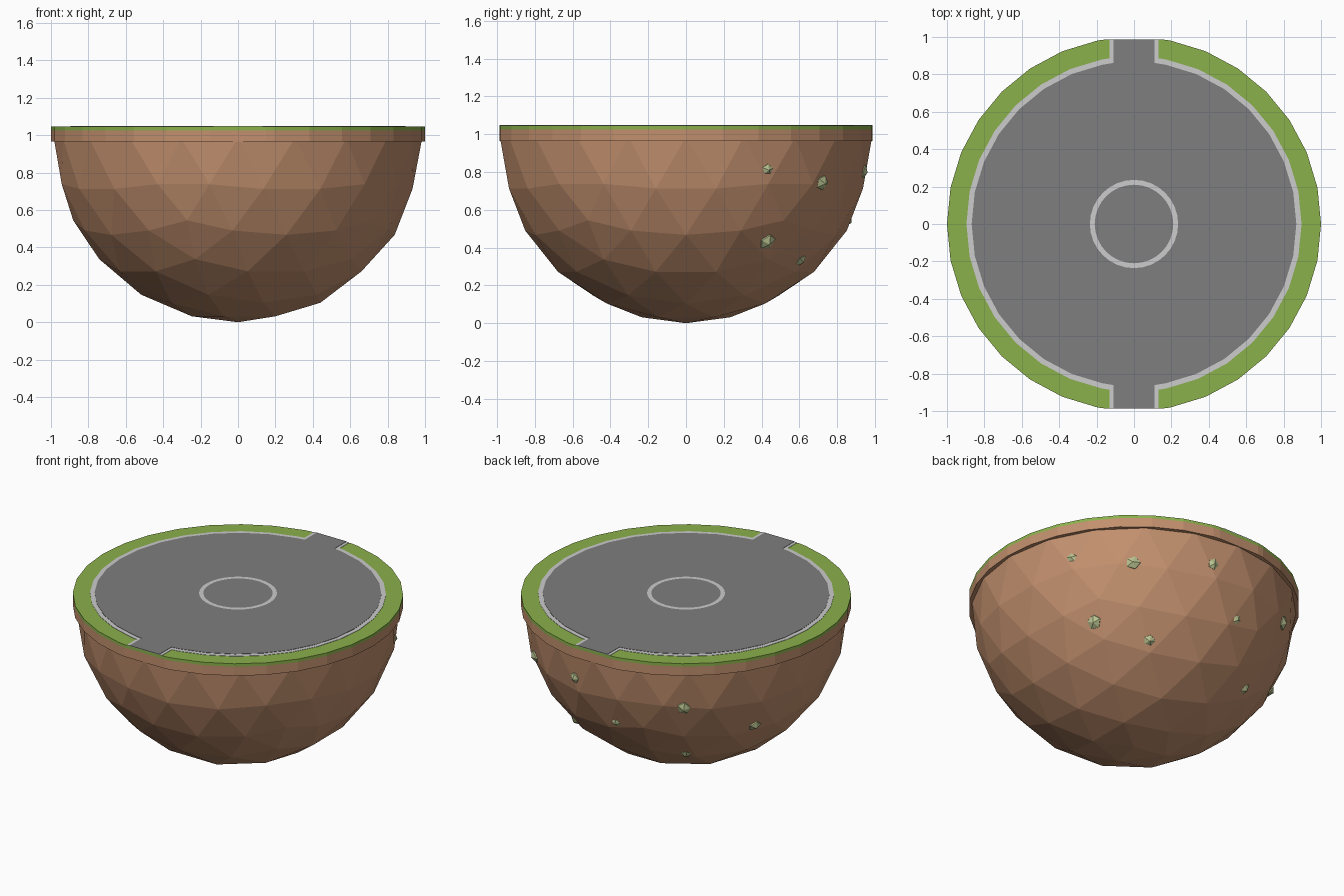
import bpy, bmesh, math
from mathutils import Vector, Matrix

if "Cube" in bpy.data.objects:
    bpy.data.objects.remove(bpy.data.objects["Cube"])


def srgb(r, g, b):
    f = lambda c: c / 12.92 if c <= 0.04045 else ((c + 0.055) / 1.055) ** 2.4
    return (f(r / 255), f(g / 255), f(b / 255), 1)


def material(name, rgb):
    m = bpy.data.materials.new(name)
    m.diffuse_color = srgb(*rgb)
    m.use_nodes = True
    m.node_tree.nodes["Principled BSDF"].inputs["Base Color"].default_value = m.diffuse_color
    return m


EARTH = material("earth brown", (194, 144, 110))
GRASS = material("grass green", (139, 177, 75))
TARMAC = material("tarmac grey", (126, 126, 126))
LINE = material("line light grey", (204, 204, 204))
ROCK = material("rock pale green", (186, 196, 145))


def add_object(name, bm, mat):
    bmesh.ops.recalc_face_normals(bm, faces=bm.faces)
    me = bpy.data.meshes.new(name)
    bm.to_mesh(me)
    bm.free()
    me.materials.append(mat)
    ob = bpy.data.objects.new(name, me)
    bpy.context.collection.objects.link(ob)
    return ob


def outline(r, w, end=0.987, n=32):
    """Disc with a strip of half width w running out to y = +-end."""
    pts = [Vector((r * math.cos(a), r * math.sin(a)))
           for a in (2 * math.pi * i / n for i in range(-n // 4, n // 4 + 1))]
    y = math.sqrt(r * r - w * w)
    right = [Vector((w, -end))]
    if y < end:
        right.append(Vector((w, -y)))
    right += [p for p in pts if p.x > w + 0.005]
    if y < end:
        right.append(Vector((w, y)))
    right.append(Vector((w, end)))
    return right + [Vector((-p.x, p.y)) for p in reversed(right)]


def slab(name, pts, z0, z1, mat):
    bm = bmesh.new()
    f = bm.faces.new([bm.verts.new((p.x, p.y, z0)) for p in pts])
    ext = bmesh.ops.extrude_face_region(bm, geom=[f], use_keep_orig=True)
    vs = [g for g in ext["geom"] if isinstance(g, bmesh.types.BMVert)]
    bmesh.ops.translate(bm, vec=(0, 0, z1 - z0), verts=vs)
    return add_object(name, bm, mat)


# Faceted lower half of the earth ball
R = 0.985
bm = bmesh.new()
bmesh.ops.create_icosphere(bm, subdivisions=3, radius=R,
                           matrix=Matrix.Translation((0, 0, R)))
bmesh.ops.bisect_plane(bm, geom=bm.verts[:] + bm.edges[:] + bm.faces[:],
                       plane_co=(0, 0, R + 0.001), plane_no=(0, 0, 1), clear_outer=True)
add_object("earth_bowl", bm, EARTH)

# Rim: earth lip, grass layer, then road border and road surface
slab("earth_lip", outline(1.0, 0.15), 0.965, 1.026, EARTH)
slab("grass_layer", outline(1.0, 0.15), 1.026, 1.046, GRASS)
slab("border_line", outline(0.896, 0.13), 1.045, 1.048, LINE)
slab("road_surface", outline(0.868, 0.11), 1.047, 1.05, TARMAC)

# Centre circle marking
bm = bmesh.new()
rings = [[bm.verts.new((r * math.cos(a), r * math.sin(a), 1.052))
          for a in (2 * math.pi * i / 32 for i in range(32))] for r in (0.21, 0.236)]
for i in range(32):
    j = (i + 1) % 32
    bm.faces.new((rings[0][i], rings[1][i], rings[1][j], rings[0][j]))
add_object("centre_circle", bm, LINE)

# Rocks stuck in the back of the earth: direction point and radius
ROCKS = [(0.62, 0.73, 0.74, 0.05), (0.165, 0.95, 0.80, 0.042), (0.39, 0.61, 0.33, 0.042),
         (-0.086, 0.86, 0.54, 0.038), (-0.53, 0.78, 0.72, 0.05), (-0.77, 0.37, 0.51, 0.045),
         (-0.40, 0.57, 0.30, 0.042), (0.87, 0.44, 0.81, 0.037), (0.69, 0.44, 0.42, 0.052)]
for i, (x, y, z, r) in enumerate(ROCKS):
    d = (Vector((x, y, z)) - Vector((0, 0, R))).normalized()
    mat = (Matrix.Translation(Vector((0, 0, R)) + d * 0.962)
           @ d.to_track_quat('Z', 'Y').to_matrix().to_4x4()
           @ Matrix.Rotation(i * 1.3, 4, 'Z') @ Matrix.Diagonal((1, 0.9, 0.75, 1)))
    bm = bmesh.new()
    bmesh.ops.create_icosphere(bm, subdivisions=1, radius=r, matrix=mat)
    add_object(f"rock_{i + 1}", bm, ROCK)
